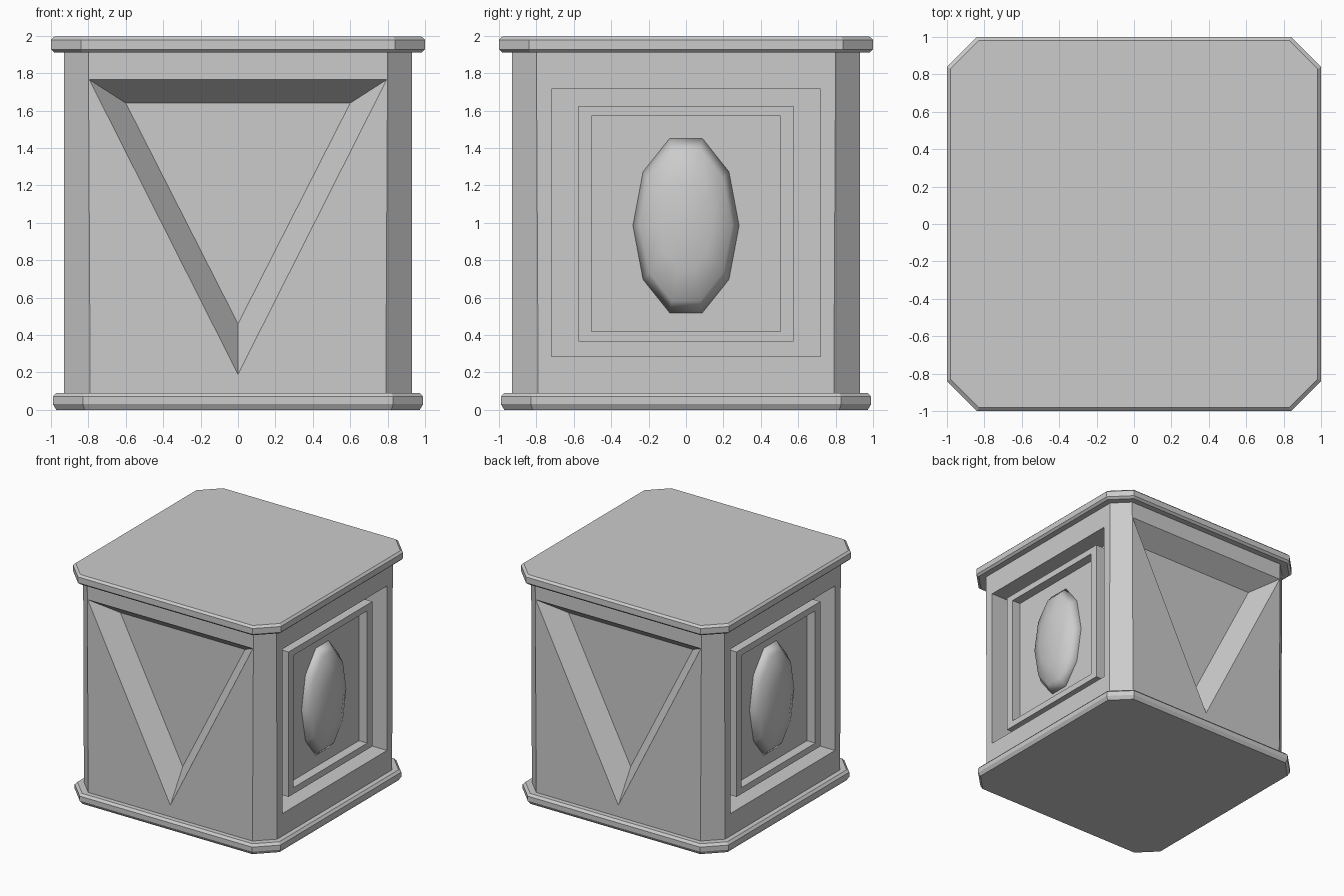
import bpy, bmesh, math
from mathutils import Matrix

cube = bpy.data.objects.get("Cube")
if cube:
    bpy.data.objects.remove(cube, do_unlink=True)

GREY = (0.6, 0.6, 0.6, 1)
stone = bpy.data.materials.new("plain grey")
stone.use_nodes = True
stone.diffuse_color = GREY
stone.node_tree.nodes["Principled BSDF"].inputs["Base Color"].default_value = GREY


def finish(bm, name):
    bmesh.ops.remove_doubles(bm, verts=bm.verts, dist=0.0005)
    bmesh.ops.recalc_face_normals(bm, faces=bm.faces)
    mesh = bpy.data.meshes.new(name)
    bm.to_mesh(mesh)
    bm.free()
    mesh.materials.append(stone)
    obj = bpy.data.objects.new(name, mesh)
    bpy.context.collection.objects.link(obj)
    return obj


def add_face(bm, points):
    """Add a polygon, dropping repeated corners."""
    unique = [p for i, p in enumerate(points) if p not in points[:i]]
    if len(unique) > 2:
        bm.faces.new([bm.verts.new(p) for p in unique])


def loft(bm, rings):
    for a, b in zip(rings, rings[1:]):
        for i in range(len(a)):
            j = (i + 1) % len(a)
            add_face(bm, [a[i], a[j], b[j], b[i]])


def turn(p, k):
    """Rotate a point by k quarter turns about z."""
    x, y, z = p
    for _ in range(k):
        x, y = -y, x
    return (x, y, z)


def octagon(half, flat, z):
    return [turn((u, -half, z), k) for k in range(4) for u in (-flat, flat)]


def slab(name, half, flat, heights, bevel):
    """Chamfered square plate with bevelled rims."""
    insets = (bevel, 0, 0, bevel)
    rings = [octagon(half - i, flat - i * 0.6, z) for i, z in zip(insets, heights)]
    bm = bmesh.new()
    loft(bm, rings)
    add_face(bm, rings[0])
    add_face(bm, rings[-1])
    return finish(bm, name)


slab("bottom_slab", 0.99, 0.83, (0, 0.03, 0.07, 0.09), 0.018)
slab("top_slab", 1.0, 0.84, (1.91, 1.927, 1.978, 1.995), 0.018)

# Body with recessed panels on its four faces
HALF, LOW, HIGH = 0.93, 0.08, 1.92
FLAT_LOW, FLAT_HIGH = 0.79, 0.80


def square(u, z0, z1, depth):
    return [(-u, depth, z0), (u, depth, z0), (u, depth, z1), (-u, depth, z1)]


def triangle(u, z0, z1, depth):
    return [(0, depth, z0), (0, depth, z0), (u, depth, z1), (-u, depth, z1)]


border = [(-FLAT_LOW, 0, LOW), (FLAT_LOW, 0, LOW),
          (FLAT_HIGH, 0, HIGH), (-FLAT_HIGH, 0, HIGH)]
wedge_panel = [border, triangle(0.795, 0.19, 1.765, 0), triangle(0.6, 0.46, 1.64, 0.17)]
FLOOR = 0.12
frame_panel = [border,
               square(0.72, 0.285, 1.715, 0), square(0.72, 0.285, 1.715, 0.2),
               square(0.575, 0.365, 1.625, 0.2), square(0.575, 0.365, 1.625, 0.04),
               square(0.505, 0.42, 1.57, 0.04), square(0.505, 0.42, 1.57, FLOOR)]

bm = bmesh.new()
for k in range(4):
    panel = frame_panel if k % 2 else wedge_panel
    rings = [[turn((u, d - HALF, z), k) for u, d, z in ring] for ring in panel]
    loft(bm, rings)
    add_face(bm, rings[-1])
low, high = octagon(HALF, FLAT_LOW, LOW), octagon(HALF, FLAT_HIGH, HIGH)
for i in range(1, 8, 2):  # corner chamfers
    j = (i + 1) % 8
    add_face(bm, [low[i], low[j], high[j], high[i]])
add_face(bm, low)
add_face(bm, high)
finish(bm, "body")

# Smooth oval bosses set into the side panels
for side, name in ((1, "left_boss"), (-1, "right_boss")):
    bm = bmesh.new()
    bmesh.ops.create_uvsphere(bm, u_segments=10, v_segments=6, radius=1)
    # pole along x, with a corner at the top and bottom
    bmesh.ops.transform(bm, matrix=Matrix.Rotation(math.pi / 2, 4, "Y"), verts=bm.verts)
    bmesh.ops.scale(bm, vec=(0.12, 0.284, 0.49), verts=bm.verts)
    bmesh.ops.translate(bm, vec=(side * (HALF - FLOOR), 0, 0.985), verts=bm.verts)
    boss = finish(bm, name)
    for poly in boss.data.polygons:
        poly.use_smooth = True
